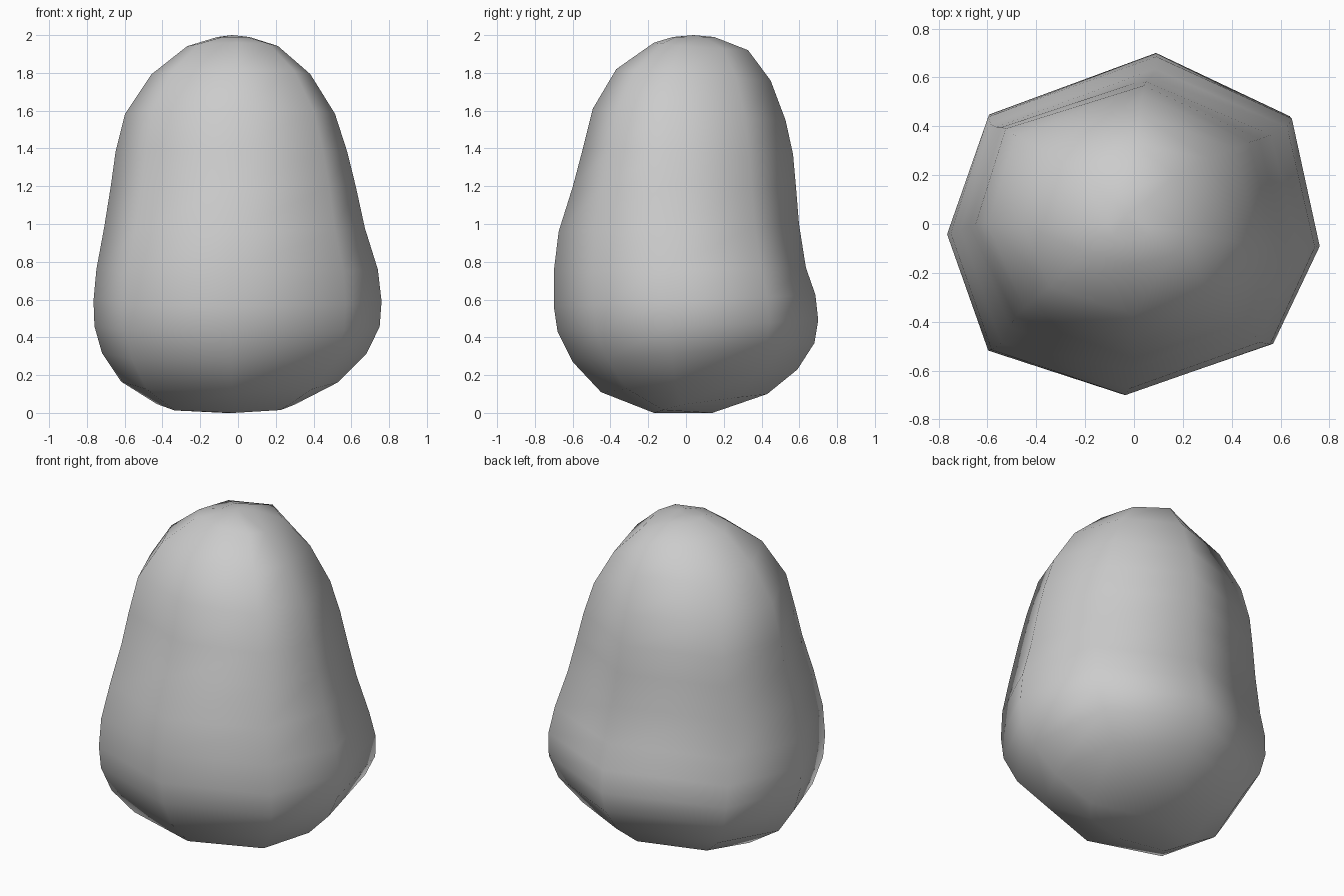
import bpy
import bmesh

cube = bpy.data.objects.get("Cube")
if cube:
    bpy.data.objects.remove(cube)

# Eight-sided cross-section, as fractions of the body's reach
SECTION = [(.12, 1), (-.78, .64), (-1, -.06), (-.78, -.74),
           (-.05, -1), (.75, -.7), (1, -.13), (.85, .63)]

# Each ring: height, rise towards the back, then reach to -x, +x, front and back
RINGS = [
    (.05, .05, .43, .30, .17, .43),
    (.17, .06, .62, .53, .45, .59),
    (.32, .05, .72, .68, .60, .68),
    (.46, .03, .76, .75, .68, .70),
    (.595, .03, .765, .76, .70, .685),
    (.76, .01, .75, .74, .70, .635),
    (.98, .02, .71, .67, .675, .60),
    (1.2, 0, .675, .62, .60, .585),
    (1.38, -.01, .65, .575, .55, .57),
    (1.58, -.03, .60, .51, .495, .53),
    (1.79, -.03, .46, .38, .37, .45),
    (1.94, -.02, .27, .21, .17, .33),
    (1.99, 0, .11, .06, .07, .15),
]


def add_ring(bm, z, rise, low_x, high_x, front, back):
    # The upper body is squeezed along one diagonal
    squeeze = .05 * min(1, max(0, (z - .7) / .6))
    ring = []
    for u, v in SECTION:
        x = u * (high_x if u > 0 else low_x)
        y = v * (back if v > 0 else front)
        ring.append(bm.verts.new((x - squeeze * y, y - squeeze * x, z + rise * v)))
    return ring


# Body: stacked rings closed by a pole at each end
bm = bmesh.new()
rings = [add_ring(bm, *r) for r in RINGS]
bottom = bm.verts.new((-.07, .14, 0))
top = bm.verts.new((-.03, .04, 2))
count = len(SECTION)
for i in range(count):
    j = (i + 1) % count
    for a, b in zip(rings, rings[1:]):
        bm.faces.new((a[i], a[j], b[j], b[i]))
    bm.faces.new((rings[0][j], rings[0][i], bottom))
    bm.faces.new((rings[-1][i], rings[-1][j], top))
bmesh.ops.recalc_face_normals(bm, faces=bm.faces)
for face in bm.faces:
    face.smooth = True

mesh = bpy.data.meshes.new("rounded_body")
bm.to_mesh(mesh)
bm.free()
body = bpy.data.objects.new("rounded_body", mesh)
bpy.context.collection.objects.link(body)

# Single plain grey
grey = bpy.data.materials.new("plain_grey")
grey.use_nodes = True
colour = (.6, .6, .6, 1)
grey.diffuse_color = colour
grey.node_tree.nodes["Principled BSDF"].inputs["Base Color"].default_value = colour
mesh.materials.append(grey)
